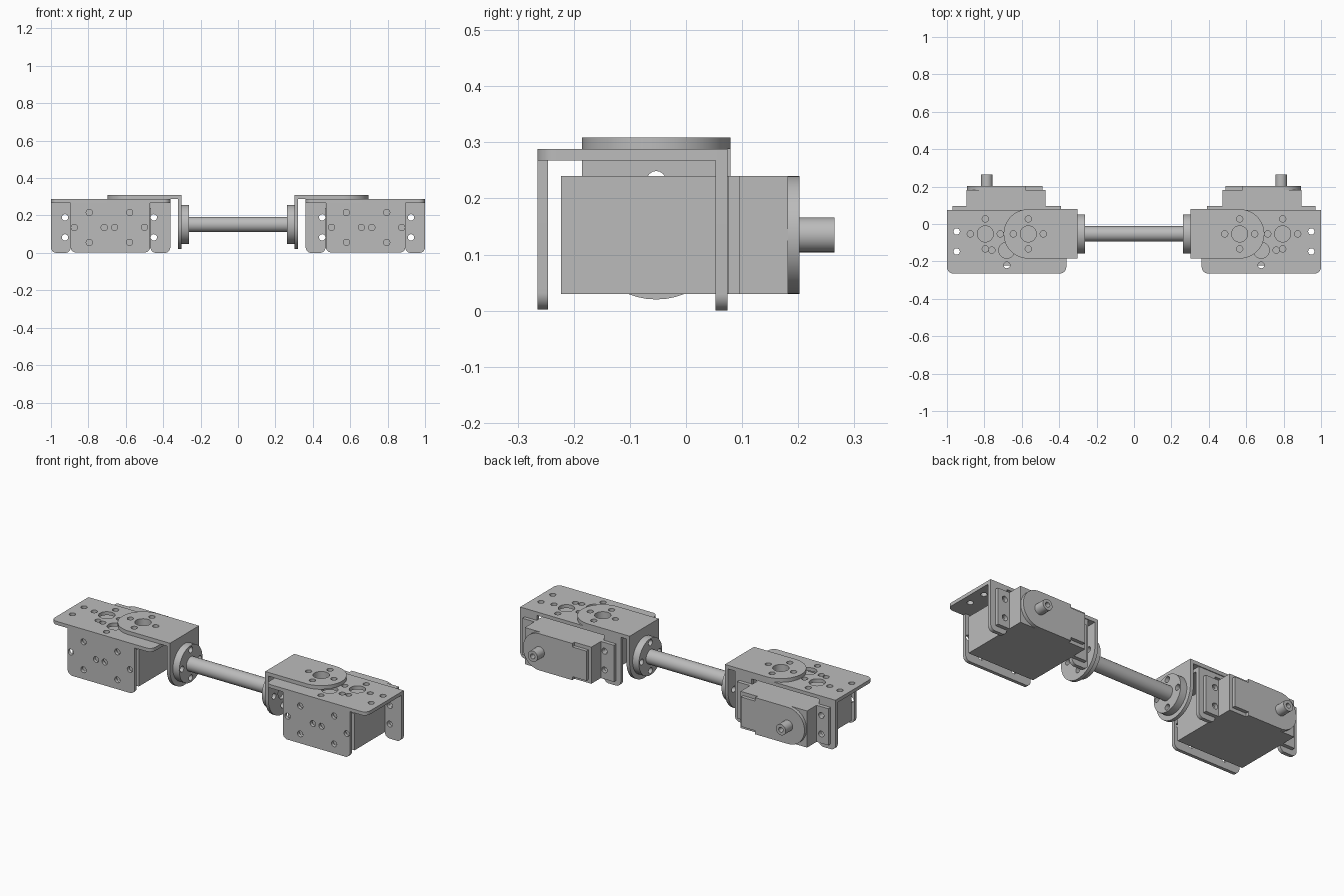
import bpy, bmesh, math
from mathutils import Vector

cube = bpy.data.objects.get("Cube")
if cube:
    bpy.data.objects.remove(cube)

metal = bpy.data.materials.new("brushed grey")
metal.use_nodes = True
grey = (0.5, 0.5, 0.5, 1)
metal.diffuse_color = grey
metal.node_tree.nodes["Principled BSDF"].inputs["Base Color"].default_value = grey

# how a flat profile (u, v) and its depth w map to the model, by facing axis
AXES = {"x": lambda u, v, w: (w, u, v),
        "y": lambda u, v, w: (u, w, v),
        "z": lambda u, v, w: (u, v, w)}
parts = []


def fillet(corners, steps=12):
    """Outline from (u, v, radius) right-angle corners."""
    out = []
    for i, (u, v, r) in enumerate(corners):
        p = Vector((u, v))
        if r == 0:
            out.append(p)
            continue
        a = (Vector(corners[i - 1][:2]) - p).normalized()
        b = (Vector(corners[(i + 1) % len(corners)][:2]) - p).normalized()
        for k in range(steps + 1):
            t = math.pi / 2 * k / steps
            out.append(p + r * (a + b) - r * (b * math.cos(t) + a * math.sin(t)))
    return [p for i, p in enumerate(out) if (p - out[i - 1]).length > 1e-5]


def rect(u0, v0, u1, v1, radii=(0, 0, 0, 0)):
    spots = ((u0, v0), (u1, v0), (u1, v1), (u0, v1))
    return fillet([(u, v, r) for (u, v), r in zip(spots, radii)])


def circle(u, v, r, n=32):
    return [Vector((u + r * math.cos(2 * math.pi * k / n),
                    v + r * math.sin(2 * math.pi * k / n))) for k in range(n)]


def horn_holes(u, v, hub=True):
    """Bolt circle of four small holes around an optional hub hole."""
    d = 0.08
    ring = [circle(u + a, v + b, 0.017, 16) for a, b in ((d, 0), (-d, 0), (0, d), (0, -d))]
    return ring + ([circle(u, v, 0.043)] if hub else [])


def plate(name, axis, low, high, outline, holes=(), mirror=True):
    """Solid cut from a filled outline with holes, between two depths."""
    curve = bpy.data.curves.new(name, "CURVE")
    curve.dimensions = "2D"
    curve.fill_mode = "BOTH"
    curve.extrude = (high - low) / 2
    for loop in [outline, *holes]:
        spline = curve.splines.new("POLY")
        spline.points.add(len(loop) - 1)
        for point, p in zip(spline.points, loop):
            point.co = (p.x, p.y, 0, 1)
        spline.use_cyclic_u = True
    source = bpy.data.objects.new(name, curve)
    mesh = bpy.data.meshes.new_from_object(source)
    bpy.data.objects.remove(source)
    bpy.data.curves.remove(curve)
    bm = bmesh.new()
    bm.from_mesh(mesh)
    bmesh.ops.remove_doubles(bm, verts=bm.verts, dist=1e-5)
    for vert in bm.verts:
        u, v, w = vert.co
        vert.co = AXES[axis](u, v, w + (low + high) / 2)
    bmesh.ops.recalc_face_normals(bm, faces=bm.faces)
    bm.to_mesh(mesh)
    bm.free()
    mesh.name = name
    mesh.materials.clear()
    mesh.materials.append(metal)
    obj = bpy.data.objects.new(name, mesh)
    bpy.context.collection.objects.link(obj)
    if mirror:
        obj.modifiers.new("Mirror", "MIRROR")
    parts.append(obj)


MID = 0.68            # middle of each servo along x
AY, AZ = -0.053, 0.152  # axle line
R = 0.132             # half width of the angle bracket

# servo bracket: top plate, front plate and two rear tabs
top_holes = [circle(0.948, y, 0.017, 16) for y in (-0.04, -0.147)]
top_holes += horn_holes(0.795, AY)
top_holes += [circle(0.565, AY, 0.043), circle(MID, -0.14, 0.043),
              circle(0.76, -0.14, 0.017, 16), circle(0.6, -0.14, 0.017, 16),
              circle(MID, -0.22, 0.017, 16)]
plate("servo_bracket_top", "z", 0.268, 0.288,
      rect(0.362, -0.265, 1.0, 0.074, (0.035, 0.035, 0, 0)), top_holes)
front_holes = horn_holes(0.58, 0.136, False) + horn_holes(0.795, 0.136, False)
plate("servo_bracket_front", "y", -0.265, -0.246,
      rect(0.47, 0.002, 0.895, 0.27, (0.03, 0.03, 0, 0)), front_holes)
for side, x0, x1, hole in (("inner", 0.362, 0.468, 0.45), ("outer", 0.894, 1.0, 0.925)):
    plate("servo_bracket_tab_" + side, "y", 0.053, 0.074,
          rect(x0, 0, x1, 0.27, (0.03, 0.03, 0, 0)),
          [circle(hole, z, 0.017, 16) for z in (0.083, 0.19)])

# servo: case, mounting flange, gear cover and output shaft
plate("servo_case", "y", -0.223, 0.182, rect(0.473, 0.03, 0.895, 0.24))
for side, x0, x1, hole in (("inner", 0.39, 0.473, 0.45), ("outer", 0.895, 0.97, 0.925)):
    plate("servo_ear_" + side, "y", 0.075, 0.096, rect(x0, 0.03, x1, 0.24),
          [circle(hole, z, 0.017, 16) for z in (0.083, 0.19)])
plate("gear_cover", "y", 0.182, 0.202,
      fillet([(0.49, 0.05, 0), (0.58, 0.05, 0), (0.58, 0.03, 0), (0.893, 0.03, 0.105),
              (0.893, 0.24, 0.105), (0.58, 0.24, 0), (0.58, 0.22, 0), (0.49, 0.22, 0)]))
plate("output_shaft", "y", 0.202, 0.265, circle(0.787, 0.135, 0.031),
      [circle(0.787, 0.135, 0.014, 16)])

# angle bracket: rounded arm over the servo and rounded leg at the axle
plate("angle_bracket_arm", "z", 0.288, 0.309,
      rect(0.302, AY - R, 0.565 + R, AY + R, (0, R, R, 0)), horn_holes(0.565, AY))
plate("angle_bracket_leg", "x", 0.302, 0.322,
      rect(AY - R, AZ - R, AY + R, 0.29, (R, R, 0, 0)), horn_holes(AY, AZ))

# axle: bolted flanges and the tube joining them
plate("axle_flange", "x", 0.262, 0.302, circle(AY, AZ, 0.105, 48),
      horn_holes(AY, AZ, False))
plate("axle_tube", "x", -0.262, 0.262, circle(AY, AZ, 0.041), mirror=False)

bpy.ops.object.select_all(action="DESELECT")
for obj in parts:
    obj.select_set(True)
bpy.context.view_layer.objects.active = parts[0]
bpy.ops.object.shade_smooth_by_angle(angle=math.radians(35))
